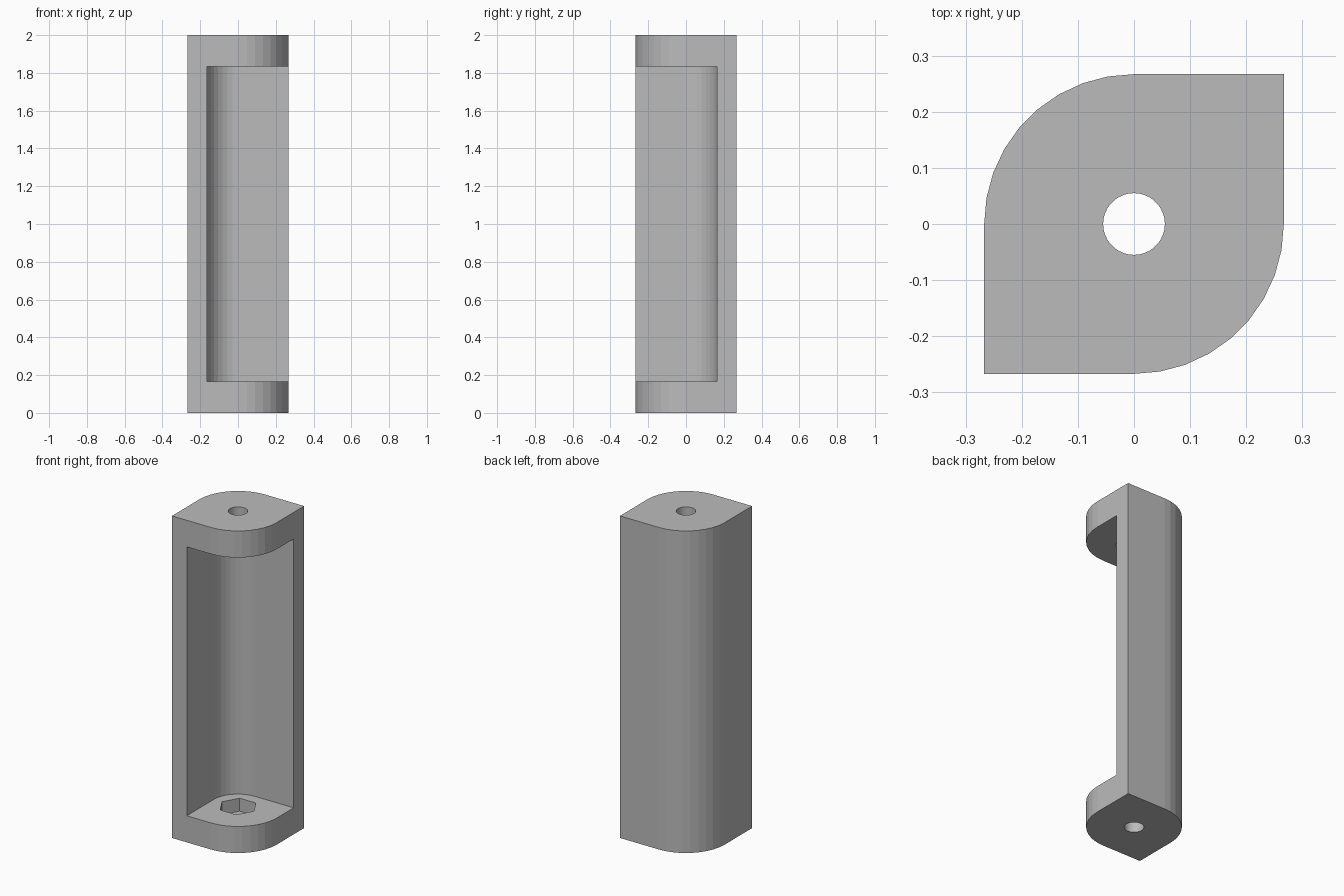
import bpy
import bmesh
from math import radians, cos, sin

HALF, HEIGHT = 0.267, 2.0
WALL, END = 0.102, 0.165
HOLE_R, NUT_R, NUT_DEPTH = 0.055, 0.11, 0.08

cube = bpy.data.objects.get("Cube")
if cube:
    bpy.data.objects.remove(cube, do_unlink=True)

grey = bpy.data.materials.new("plain grey")
grey.use_nodes = True
colour = (0.5, 0.5, 0.5, 1)
grey.diffuse_color = colour
grey.node_tree.nodes["Principled BSDF"].inputs["Base Color"].default_value = colour


def arc(radius, start, end, steps):
    angles = [radians(start + (end - start) * i / steps) for i in range(steps + 1)]
    return [(radius * cos(a), radius * sin(a)) for a in angles]


def prism(name, outline, low, high):
    """Upright solid from a counter-clockwise outline."""
    bm = bmesh.new()
    face = bm.faces.new([bm.verts.new((x, y, low)) for x, y in outline])
    top = bmesh.ops.extrude_face_region(bm, geom=[face])["geom"]
    verts = [v for v in top if isinstance(v, bmesh.types.BMVert)]
    bmesh.ops.translate(bm, verts=verts, vec=(0, 0, high - low))
    bmesh.ops.recalc_face_normals(bm, faces=bm.faces)
    mesh = bpy.data.meshes.new(name)
    bm.to_mesh(mesh)
    bm.free()
    mesh.materials.append(grey)
    obj = bpy.data.objects.new(name, mesh)
    bpy.context.collection.objects.link(obj)
    return obj


def cut(target, cutter):
    mod = target.modifiers.new(cutter.name, 'BOOLEAN')
    mod.operation = 'DIFFERENCE'
    mod.solver = 'EXACT'
    mod.object = cutter
    bpy.context.view_layer.objects.active = target
    bpy.ops.object.modifier_apply(modifier=mod.name)
    bpy.data.objects.remove(cutter, do_unlink=True)


# Bracket body: two opposite corners rounded, two sharp
outline = ([(HALF, HALF)] + arc(HALF, 90, 180, 9)
           + [(-HALF, -HALF)] + arc(HALF, 270, 360, 9))
body = prism("bracket_body", outline, 0, HEIGHT)

# Open bay that leaves two walls and two end plates
inner, far = HALF - WALL, 2 * HALF
bay = [(far, inner)] + arc(inner, 90, 180, 9) + [(-inner, -far), (far, -far)]
cut(body, prism("bay_cutter", bay, END, HEIGHT - END))

# Screw hole through both end plates
cut(body, prism("hole_cutter", arc(HOLE_R, 0, 350, 35), -END, HEIGHT + END))

# Hexagonal nut pockets on the inner side of each end plate
for centre in (END, HEIGHT - END):
    cut(body, prism("nut_cutter", arc(NUT_R, 0, 300, 5),
                    centre - NUT_DEPTH, centre + NUT_DEPTH))
